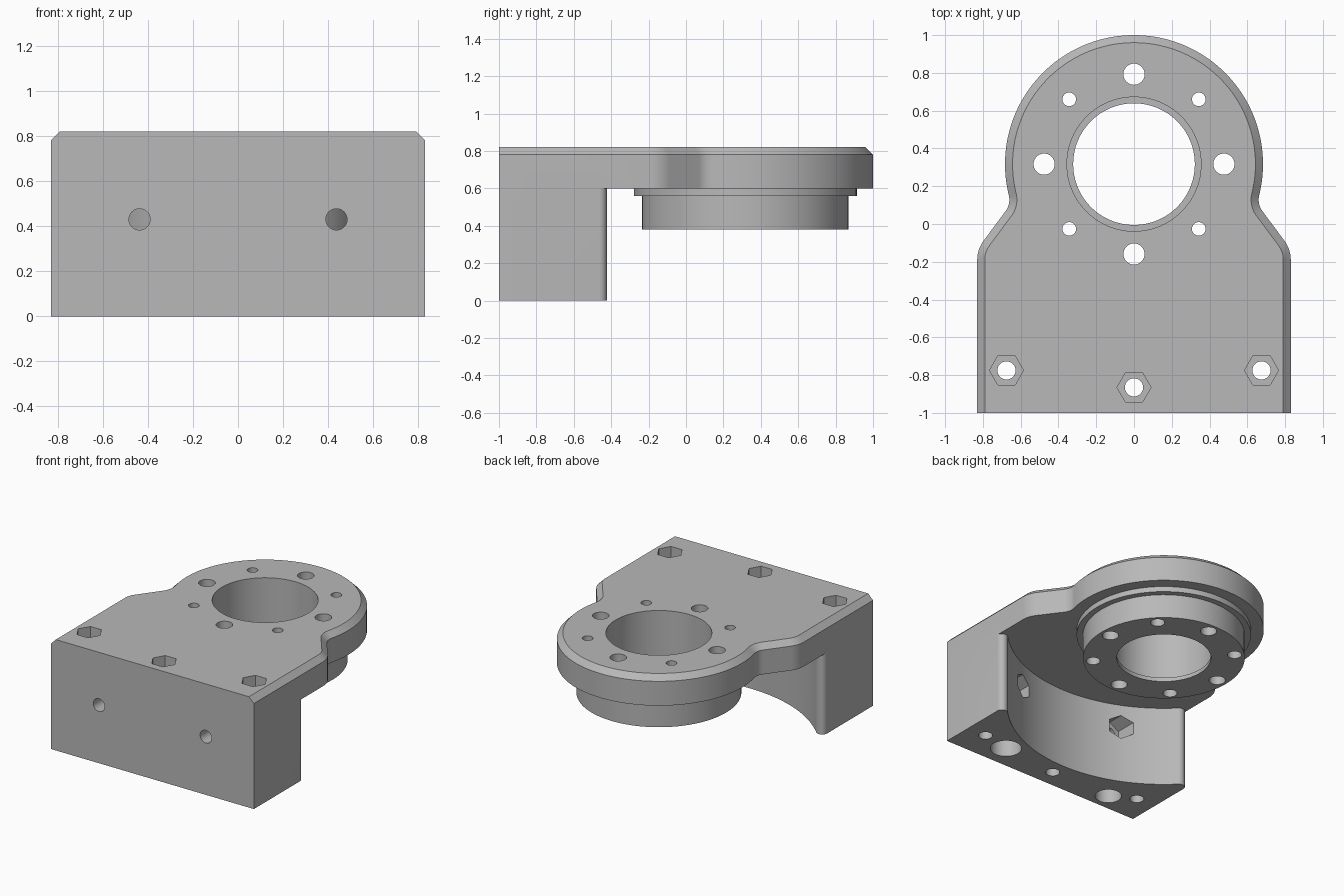
import bpy, bmesh, math
from mathutils import Matrix

if "Cube" in bpy.data.objects:
    bpy.data.objects.remove(bpy.data.objects["Cube"])

CY = 0.317              # y of the bore axis
HALF, FRONT = 0.83, -1.0
BOTTOM, SEAT, TOP = 0.0, 0.6, 0.82
CHAMFER = 0.04

grey = bpy.data.materials.new("machined grey")
grey.use_nodes = True
colour = (0.48, 0.48, 0.48, 1)
grey.diffuse_color = colour
grey.node_tree.nodes["Principled BSDF"].inputs["Base Color"].default_value = colour


def arc(cx, cy, r, a0, a1, n):
    """Points on an arc, angles in degrees, both ends included."""
    angles = [math.radians(a0 + (a1 - a0) * i / n) for i in range(n + 1)]
    return [(cx + r * math.cos(a), cy + r * math.sin(a)) for a in angles]


def circle(x, y, r, n=48, turn=0):
    return arc(x, y, r, turn, turn + 360, n)[:-1]


def loft(name, sections, matrix=Matrix()):
    """Closed solid through (profile, z) sections with equal point counts."""
    bm = bmesh.new()
    rings = [[bm.verts.new((x, y, z)) for x, y in prof] for prof, z in sections]
    for low, high in zip(rings, rings[1:]):
        for i in range(len(low)):
            j = (i + 1) % len(low)
            bm.faces.new((low[i], low[j], high[j], high[i]))
    bm.faces.new(rings[0][::-1])
    bm.faces.new(rings[-1])
    bm.transform(matrix)
    bmesh.ops.recalc_face_normals(bm, faces=bm.faces)
    mesh = bpy.data.meshes.new(name)
    bm.to_mesh(mesh)
    bm.free()
    mesh.materials.append(grey)
    obj = bpy.data.objects.new(name, mesh)
    bpy.context.collection.objects.link(obj)
    return obj


def mirrored(half):
    """Complete a right-hand profile with its mirror image."""
    left = [(-x, y) for x, y in reversed(half) if abs(x) > 1e-5]
    return half + left


def plate_outline(d):
    """Plate outline moved inwards by d, except along the front edge."""
    half = [(HALF - d, FRONT)]
    half += arc(0.66, -0.19, 0.17 - d, 0, 37, 10)
    half += arc(0.76, 0.128, 0.1 + d, 217, 166, 12)
    half += arc(0, CY, 0.683 - d, -13, 90, 40)
    return mirrored(half)


# Top plate with chamfered rim
body = loft("bracket_body", [(plate_outline(0), SEAT),
                             (plate_outline(0), TOP - CHAMFER),
                             (plate_outline(CHAMFER), TOP)])

# Front block with a concave back and rounded tips
block_half = [(HALF, FRONT)] + arc(0.79, -0.463, 0.04, 0, 135, 8)
block_half += arc(0, CY, 1.07, -45, -90, 32)
block = loft("front_block", [(mirrored(block_half), BOTTOM),
                             (mirrored(block_half), SEAT + 0.1)])

# Stepped hub below the plate
hub_small, hub_large = circle(0, CY, 0.553, 96), circle(0, CY, 0.596, 96)
hub = loft("bearing_hub", [(hub_small, 0.38), (hub_small, 0.56),
                           (hub_large, 0.56), (hub_large, 0.7)])

cutters = []


def cut(profile, z0, z1, matrix=Matrix()):
    cutters.append(loft("cutter", [(profile, z0), (profile, z1)], matrix))


# Bore with a narrow lip at the bottom
cut(circle(0, CY, 0.322, 96), 0.2, 1)
cut(circle(0, CY, 0.355, 96), 0.41, 1)

# Ring of large and small holes through plate and hub
for k in range(4):
    a = math.radians(90 * k)
    cut(circle(0.476 * math.cos(a), CY + 0.476 * math.sin(a), 0.056), 0.2, 1)
    a += math.pi / 4
    x, y = 0.485 * math.cos(a), CY + 0.485 * math.sin(a)
    cut(circle(x, y, 0.036), 0.2, 1)
    cut(circle(x, y, 0.048), 0.2, 0.58)

# Vertical screw holes with hexagonal nut pockets
for x, y in ((-0.675, -0.775), (0, -0.865), (0.675, -0.775)):
    cut(circle(x, y, 0.048), -0.2, 1)
    cut(circle(x, y, 0.09, 6), TOP - 0.12, 1)

# Horizontal screw holes with nut pockets in the concave back
lay_down = Matrix.Rotation(math.radians(90), 4, "X")
for x in (-0.437, 0.437):
    cut(circle(x, 0.43, 0.047), 0.5, 1.2, lay_down)
    cut(circle(x, 0.43, 0.09, 6, 30), 0.5, 0.78, lay_down)

# Blind sockets in the underside of the block
cut(circle(0.455, -0.82, 0.107), -0.2, 0.25)
cut(circle(-0.5, -0.87, 0.09), -0.2, 0.25)

# Join the solids, then cut the holes
bpy.ops.object.select_all(action="DESELECT")
body.select_set(True)
bpy.context.view_layer.objects.active = body
jobs = [(block, "UNION"), (hub, "UNION")] + [(c, "DIFFERENCE") for c in cutters]
for other, operation in jobs:
    other.hide_render = True
    mod = body.modifiers.new("boolean", "BOOLEAN")
    mod.operation, mod.object, mod.solver = operation, other, "EXACT"
    bpy.ops.object.modifier_apply(modifier=mod.name)
    bpy.data.objects.remove(other)

bpy.ops.object.shade_smooth_by_angle(angle=math.radians(25))
